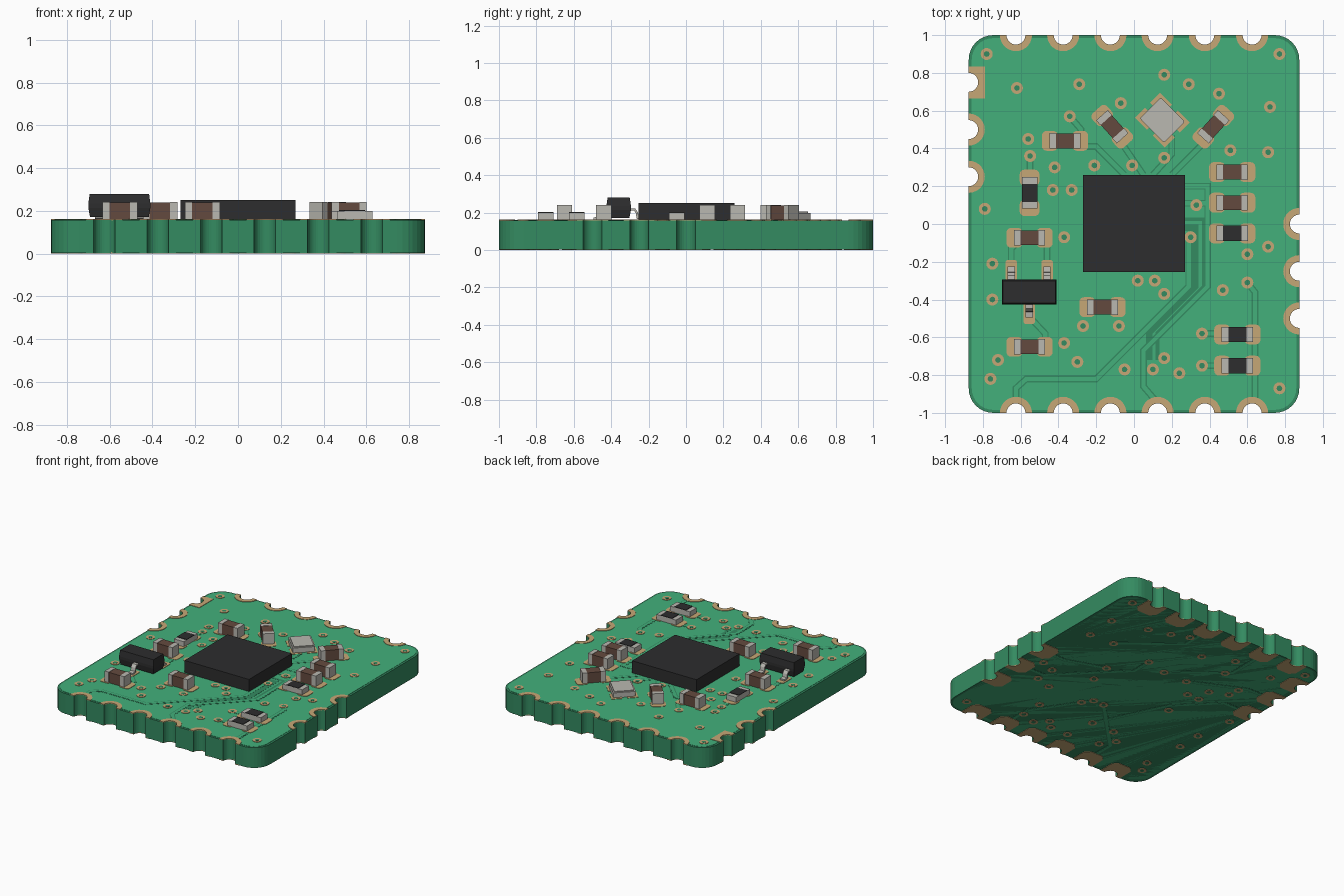
import bpy, bmesh, math
from mathutils import Vector, Matrix

if "Cube" in bpy.data.objects:
    bpy.data.objects.remove(bpy.data.objects["Cube"], do_unlink=True)


def material(name, r, g, b):
    lin = [((c / 255 + 0.055) / 1.055) ** 2.4 for c in (r, g, b)] + [1]
    m = bpy.data.materials.new(name)
    m.diffuse_color = lin
    m.use_nodes = True
    m.node_tree.nodes["Principled BSDF"].inputs["Base Color"].default_value = lin
    return m


LIGHT = material("light green mask", 67, 176, 123)
DARK = material("dark green board", 52, 139, 97)
GOLD = material("gold copper", 198, 167, 118)
BLACK = material("charcoal plastic", 45, 45, 46)
BROWN = material("brown ceramic", 100, 74, 63)
SILVER = material("silver metal", 186, 184, 177)

HX, HY, T = 0.875, 1.0, 0.163     # half sizes and board thickness
Z_MASK, Z_GAP, Z_TRACE, Z_PAD, Z_HOLE = 0.159, 0.160, 0.161, 0.162, 0.163


def prisms(name, polys, z0, z1, mat):
    """One object made of upright prisms over 2D outlines."""
    bm = bmesh.new()
    for poly in polys:
        f = bm.faces.new([bm.verts.new((p[0], p[1], z0)) for p in poly])
        ext = bmesh.ops.extrude_face_region(bm, geom=[f])["geom"]
        bmesh.ops.translate(bm, vec=(0, 0, z1 - z0),
                            verts=[v for v in ext if isinstance(v, bmesh.types.BMVert)])
    bmesh.ops.recalc_face_normals(bm, faces=bm.faces)
    me = bpy.data.meshes.new(name)
    bm.to_mesh(me)
    bm.free()
    me.materials.append(mat)
    ob = bpy.data.objects.new(name, me)
    bpy.context.collection.objects.link(ob)
    return ob


def both_sides(name, polys, z, mat):
    prisms("top_" + name, polys, 0.155, z, mat)
    prisms("bottom_" + name, polys, T - z, 0.008, mat)


def arc(cx, cy, r, a0, a1, n):
    return [(cx + r * math.cos(a0 + (a1 - a0) * i / n),
             cy + r * math.sin(a0 + (a1 - a0) * i / n)) for i in range(n + 1)]


def rounded_rect(cx, cy, w, h, r=0.025, n=4):
    pts = []
    for k, (sx, sy) in enumerate([(1, 1), (-1, 1), (-1, -1), (1, -1)]):
        pts += arc(cx + sx * (w / 2 - r), cy + sy * (h / 2 - r), r,
                   k * math.pi / 2, (k + 1) * math.pi / 2, n)
    return pts


def placed(poly, x, y, deg):
    c, s = math.cos(math.radians(deg)), math.sin(math.radians(deg))
    return [(x + c * p[0] - s * p[1], y + s * p[0] + c * p[1]) for p in poly]


# Edge notches: (x, y, direction of the local inward axis as a turn in degrees)
ROW = [-0.625, -0.375, -0.125, 0.125, 0.375, 0.625]
SIDES = [  # in order around the board, counterclockwise
    [(x, -HY, 0) for x in ROW],
    [(HX, y, 90) for y in (-0.5, -0.25, 0)],
    [(x, HY, 180) for x in reversed(ROW)],
    [(-HX, y, 270) for y in (0.75, 0.5, 0.25)],
]


def board_outline(inset, notch_r):
    pts, rc = [], 0.13
    corners = [(1, -1), (1, 1), (-1, 1), (-1, -1)]
    a = math.asin(inset / notch_r)
    for k, side in enumerate(SIDES):
        for x, y, deg in side:
            pts += placed(arc(0, 0, notch_r, math.pi - a, a, 14), x, y, deg)
        sx, sy = corners[k]
        pts += arc(sx * (HX - rc), sy * (HY - rc), rc - inset,
                   (k - 1) * math.pi / 2, k * math.pi / 2, 8)
    return pts


prisms("board_core", [board_outline(0, 0.05)], 0.004, 0.157, DARK)
both_sides("solder_mask", [board_outline(0.016, 0.066)], Z_MASK, LIGHT)

# Gold edge pads: half rings on top, square tabs below
inner = arc(0, 0, 0.05, math.pi, 0, 14)
ring = arc(0, 0, 0.085, 0, math.pi, 14) + inner
tab = [(0.085, 0), (0.085, 0.085), (-0.085, 0.085), (-0.085, 0)] + inner
deep = [(0.085, 0), (0.085, 0.12), (0.05, 0.155), (-0.05, 0.155),
        (-0.085, 0.12), (-0.085, 0)] + inner
notches = [n for side in SIDES for n in side]
prisms("top_edge_pads", [placed(tab if n == (-HX, 0.75, 270) else ring, *n) for n in notches],
       0.155, Z_PAD, GOLD)
prisms("bottom_edge_pads", [placed(deep, *n) for n in notches], T - Z_PAD, 0.008, GOLD)

# Vias
VIAS = [(-.78, .90), (-.62, .72), (-.29, .74), (-.07, .64), (.16, .79), (.29, .74), (.45, .69),
        (.72, .62), (.77, .90), (.71, .38), (-.34, .57), (-.56, .45), (-.55, .36), (-.42, .30),
        (-.21, .31), (-.01, .31), (.16, .35), (.51, .39), (-.43, .18), (-.33, .18), (-.79, .08),
        (.33, .10), (-.37, -.07), (.30, -.07), (-.75, -.21), (-.75, -.40), (.71, -.12),
        (.60, -.16), (.60, -.31), (.47, -.35), (.02, -.30), (.11, -.30), (.16, -.37),
        (-.27, -.54), (-.08, -.54), (-.37, -.63), (-.30, -.73), (-.72, -.72), (-.76, -.82),
        (-.05, -.77), (.10, -.77), (.16, -.71), (.24, -.79), (.36, -.58), (.36, -.75), (.77, -.87)]
both_sides("via_rings", [arc(x, y, 0.032, 0, math.tau * 15 / 16, 15) for x, y in VIAS], Z_PAD, GOLD)
both_sides("via_holes", [arc(x, y, 0.015, 0, math.tau * 11 / 12, 11) for x, y in VIAS], Z_HOLE, DARK)


def ribbon(path, w):
    """Flat mitred strip of width w along a path."""
    p = [Vector(q) for q in path]
    left, right = [], []
    for i, q in enumerate(p):
        d0 = (q - p[i - 1]).normalized() if i else (p[1] - q).normalized()
        d1 = (p[i + 1] - q).normalized() if i < len(p) - 1 else d0
        n = Vector((-d0.y - d1.y, d0.x + d1.x)).normalized()
        off = n * (w / 2 / max(0.3, n.dot(Vector((-d0.y, d0.x)))))
        left.append(q + off)
        right.append(q - off)
    return left + right[::-1]


# Traces: a dark gap with a lighter strip along its middle
TOP_TRACES = [
    [(-.625, -.92), (-.625, -.87), (-.57, -.82), (-.2, -.82), (.29, -.33), (.29, -.07)],
    [(.26, .2), (.39, .2), (.39, -.33), (.05, -.67), (.05, -.86), (.11, -.93)],
    [(.64, -.92), (.64, -.36), (.60, -.31)],
    [(.2, .26), (.42, .48)], [(.1, .26), (.2, .37), (.2, .47)],
    [(-.05, .26), (-.2, .41), (-.32, .41)], [(.05, .26), (-.08, .45)],
    [(-.55, .36), (-.55, .22)], [(-.34, .57), (-.28, .5), (-.28, .44)],
    [(-.6, -.08), (-.65, -.13), (-.65, -.2)],
    [(-.555, -.49), (-.47, -.58), (-.47, -.64)], [(-.46, -.2), (-.46, -.08)],
    [(.26, .11), (.42, .11)], [(.36, -.58), (.45, -.58)], [(.36, -.75), (.45, -.75)],
]
BOTTOM_TRACES = [
    [(.75, -.25), (.6, -.25), (.16, .19), (.16, .35)], [(.75, 0), (.62, 0), (.33, .1)],
    [(-.75, .5), (-.6, .5), (-.21, .31)], [(-.75, .25), (-.6, .25), (-.33, -.02), (-.08, -.54)],
    [(-.375, -.85), (-.375, -.7), (.02, -.3)], [(.375, -.85), (.375, -.7), (.11, -.3)],
    [(-.375, .85), (-.375, .6), (-.01, .31)], [(.125, .85), (.125, .7), (.51, .39)],
]
prisms("top_trace_gaps", [ribbon(t, 0.036) for t in TOP_TRACES], 0.155, Z_GAP, DARK)
prisms("top_traces", [ribbon(t, 0.022) for t in TOP_TRACES], 0.155, Z_TRACE, LIGHT)
prisms("bottom_trace_gaps", [ribbon(t, 0.036) for t in BOTTOM_TRACES], T - Z_GAP, 0.008, DARK)
prisms("bottom_traces", [ribbon(t, 0.022) for t in BOTTOM_TRACES], T - Z_TRACE, 0.008, LIGHT)
# Wide dark bus bars beside the main chip
for i, (dx, w) in enumerate([(0.0, 0.035), (0.045, 0.02)]):
    path = [(.25, -.02 + dx), (.325 + dx, -.02 + dx), (.325 + dx, -.33), (.08 + dx, -.575),
            (.08 + dx, -.72)]
    prisms(f"bus_bar_{i + 1}", [ribbon(path, w)], 0.155, Z_GAP, DARK)


def rect(cx, cy, w, h):
    return [(cx - w / 2, cy - h / 2), (cx + w / 2, cy - h / 2),
            (cx + w / 2, cy + h / 2), (cx - w / 2, cy + h / 2)]


# Two-terminal parts
CAPS = [(-.365, .44, 0), (-.553, -.073, 0), (-.553, -.65, 0), (-.167, -.44, 0), (.52, .275, 0),
        (.52, .113, 0), (-.115, .515, -48), (.42, .515, 48)]
RESISTORS = [(.52, -.05, 0), (-.553, .165, 90), (.547, -.585, 0), (.547, -.75, 0)]
solder = [placed(rounded_rect(s * 0.08, 0, 0.085, 0.105), *c)
          for c in CAPS + RESISTORS for s in (-1, 1)]
for i, c in enumerate(CAPS, 1):
    prisms(f"capacitor_body_{i}", [placed(rect(0, 0, 0.13, 0.078), *c)], 0.16, 0.239, BROWN)
    prisms(f"capacitor_ends_{i}", [placed(rect(s * 0.065, 0, 0.034, 0.082), *c) for s in (-1, 1)],
           0.16, 0.241, SILVER)
for i, c in enumerate(RESISTORS, 1):
    prisms(f"resistor_body_{i}", [placed(rect(0, 0, 0.165, 0.082), *c)], 0.16, 0.2, SILVER)
    prisms(f"resistor_top_{i}", [placed(rect(0, 0, 0.096, 0.082), *c)], 0.199, 0.204, BLACK)

# Crystal can with a slightly raised lid, on four pads
XTAL = (0.15, 0.55, -45)
solder += [placed(rect(sx * 0.066, sy * 0.056, 0.09, 0.075), *XTAL)
           for sx in (-1, 1) for sy in (-1, 1)]
prisms("crystal_can", [placed(rounded_rect(0, 0, 0.183, 0.157, 0.01, 2), *XTAL)], 0.16, 0.198, SILVER)
prisms("crystal_lid", [placed(rounded_rect(0, 0, 0.165, 0.139, 0.01, 2), *XTAL)], 0.19, 0.205, SILVER)

# Main chip
prisms("main_chip", [rect(0, 0.003, 0.54, 0.515)], 0.16, 0.252, BLACK)

# Three-legged regulator with tapered body
bm = bmesh.new()
loops = [[bm.verts.new((p[0], p[1], z)) for p in rect(-0.555, -0.36, w, h)]
         for z, w, h in [(0.172, 0.275, 0.115), (0.215, 0.29, 0.132), (0.235, 0.29, 0.132),
                         (0.28, 0.278, 0.118)]]
for a, b in zip(loops, loops[1:]):
    for k in range(4):
        bm.faces.new((a[k], a[(k + 1) % 4], b[(k + 1) % 4], b[k]))
bm.faces.new(loops[0][::-1])
bm.faces.new(loops[-1])
bmesh.ops.recalc_face_normals(bm, faces=bm.faces)
me = bpy.data.meshes.new("regulator_body")
bm.to_mesh(me)
bm.free()
me.materials.append(BLACK)
bpy.context.collection.objects.link(bpy.data.objects.new("regulator_body", me))

# Bent legs: side profile (outward, up) extruded across the leg width
LEG = [(0.05, 0.218), (0.085, 0.216), (0.097, 0.2), (0.102, 0.172), (0.135, 0.168)]
for i, (x, side) in enumerate([(-0.65, 1), (-0.46, 1), (-0.555, -1)], 1):
    leg = prisms(f"regulator_leg_{i}", [ribbon(LEG, 0.012)], -0.019, 0.019, SILVER)
    # local x -> outward, local y -> up, local z -> across
    leg.data.transform(Matrix(((0, 0, side, x), (side, 0, 0, -0.36), (0, 1, 0, 0), (0, 0, 0, 1))))
    solder.append(rounded_rect(x, -0.36 + side * 0.115, 0.062, 0.11, 0.015))

prisms("solder_pads", solder, 0.155, Z_PAD, GOLD)
